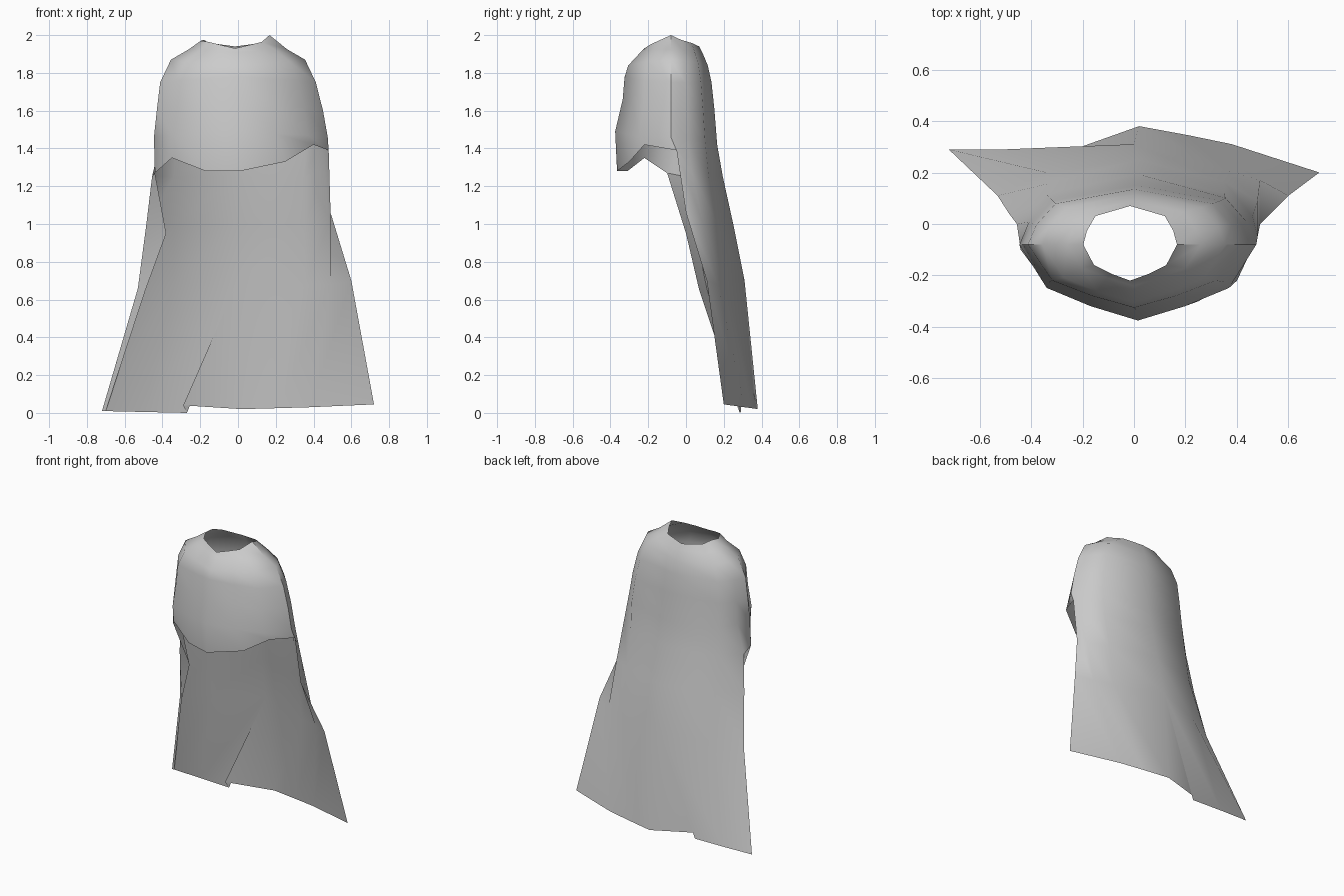
import bpy, bmesh
from math import radians

if "Cube" in bpy.data.objects:
    bpy.data.objects.remove(bpy.data.objects["Cube"])

# Half cross-section, front to back: (share of width, share of depth)
UNIT = [(0, 1), (.40, .81), (.77, .57), (1, 0), (.92, -.36), (.74, -.74), (0, -1)]
SECTION = UNIT + [(-x, d) for x, d in UNIT[-2:0:-1]]
N = len(SECTION)  # columns: 0 front, 3 right, 6 back, 9 left


def ring(w, cx, y_front, y_back, z_front, z_side, z_back, yc=-0.08):
    """Pointed-front body loop with separate front, side and back levels."""
    pts = []
    for sx, sd in SECTION:
        y_end, z_end = (y_front, z_front) if sd > 0 else (y_back, z_back)
        t = abs(sd)
        pts.append((cx + w * sx, yc + (y_end - yc) * t,
                    z_side + (z_end - z_side) * t * t))
    return pts


bm = bmesh.new()


def add_row(points):
    return [bm.verts.new(p) for p in points]


def bridge(upper, lower, closed=False):
    """Join two rows; a repeated vertex gives a triangle."""
    n = len(upper)
    for i in range(n if closed else n - 1):
        j = (i + 1) % n
        bm.faces.new(list(dict.fromkeys((upper[i], lower[i], lower[j], upper[j]))))


# Neck opening, shoulders and chest
loops = [add_row(ring(*r)) for r in (
    (0.182, -0.015, -0.22, 0.07, 1.93, 1.98, 1.94),
    (0.260, 0.000, -0.24, 0.09, 1.91, 1.925, 1.90),
    (0.355, 0.000, -0.305, 0.115, 1.84, 1.87, 1.84),
    (0.412, 0.000, -0.325, 0.135, 1.78, 1.75, 1.75),
    (0.440, 0.010, -0.335, 0.150, 1.66, 1.60, 1.61),
    (0.460, 0.015, -0.375, 0.165, 1.49, 1.46, 1.42),
)]
loops[0][3].co.z = 2.0
loops[0][9].co.z = 1.97
for a, b in zip(loops, loops[1:]):
    bridge(a, b, closed=True)

# Long back panel, from the right edge round the back to the left edge
back = [
    [(.48, -.05, 1.39), (.46, .03, 1.28), (.35, .12, 1.25), (.01, .195, 1.25),
     (-.34, .115, 1.25), (-.455, .00, 1.25), (-.44, -.10, 1.27)],
    [(.49, .00, 1.06), (.48, .09, 1.0), (.35, .165, 1.0), (.01, .25, 1.0),
     (-.34, .155, 1.0), (-.485, .04, 1.0), (-.38, .00, .95)],
    [(.60, .11, .70), (.49, .17, .68), (.355, .21, .68), (0, .31, .70),
     (-.34, .20, .68), (-.53, .11, .66), (-.49, .07, .65)],
]
rows = [loops[-1][3:10]] + [add_row(r) for r in back]
for a, b in zip(rows, rows[1:]):
    bridge(a, b)

# Flared hem, with a pleat fanning out from the middle of the back
hem = add_row([(.72, .20, .045), (.38, .31, .03), (.21, .345, .025),
               (.02, .38, .02), (-.29, .27, .04), (-.27, .285, .0),
               (-.50, .29, .005), (-.72, .29, .01), (-.70, .285, .01)])
above = rows[-1]
apex = above[3]
bridge(above[:4] + [apex, apex] + above[4:], hem)

# Short front mantle with an uneven hem
front_hem = add_row([(-.35, -.22, 1.35), (-.17, -.31, 1.28), (.01, -.365, 1.28),
                     (.25, -.30, 1.33), (.40, -.22, 1.42)])
bridge([loops[-1][k % N] for k in range(9, 16)],
       [rows[1][-1]] + front_hem + [rows[1][0]])

bmesh.ops.recalc_face_normals(bm, faces=bm.faces)
mesh = bpy.data.meshes.new("cape")
bm.to_mesh(mesh)
bm.free()
cape = bpy.data.objects.new("cape", mesh)
bpy.context.collection.objects.link(cape)
bpy.context.view_layer.objects.active = cape
cape.select_set(True)
bpy.ops.object.shade_smooth_by_angle(angle=radians(45))
